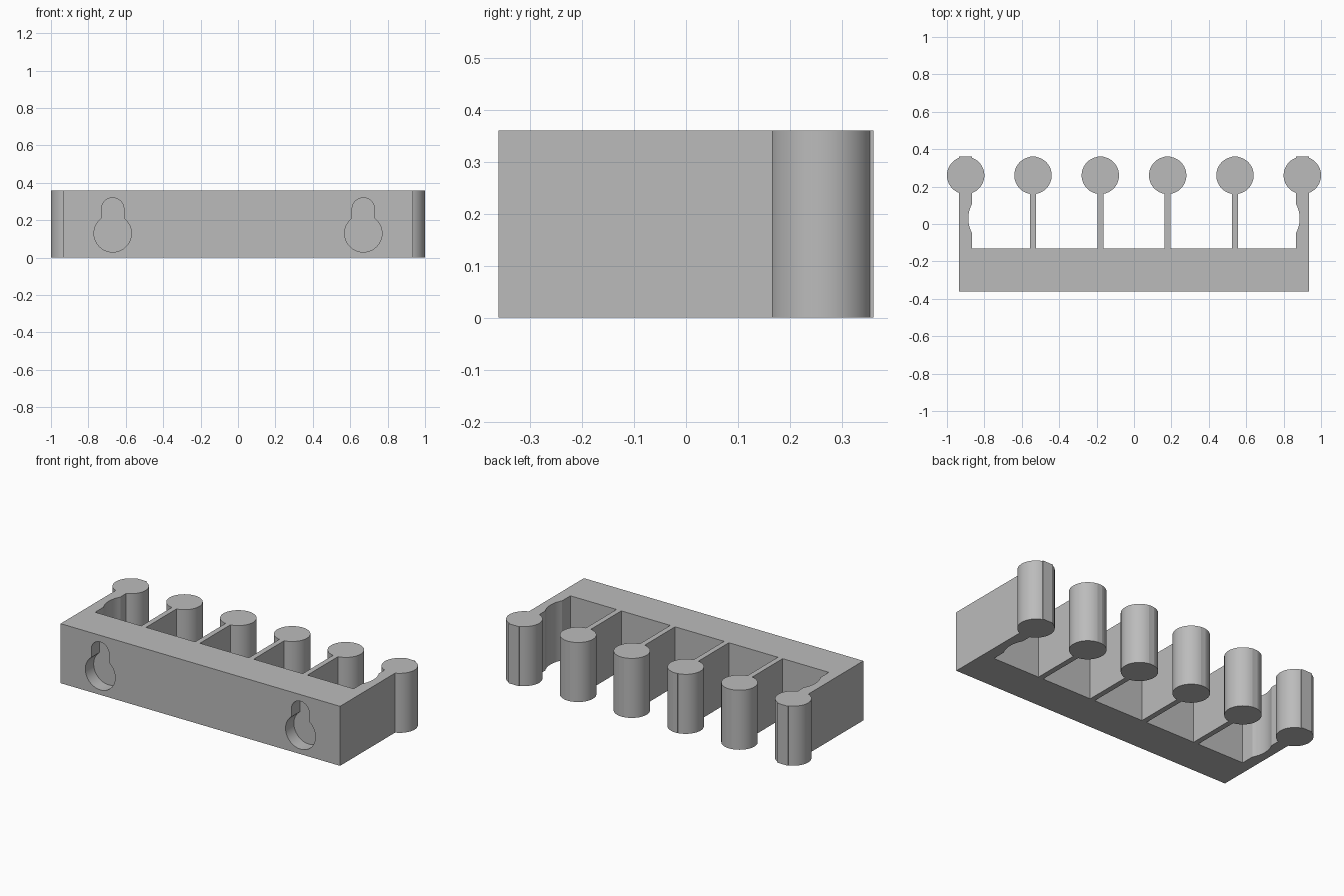
import bpy, bmesh
from math import sin, cos, asin, pi, sqrt

cube = bpy.data.objects.get("Cube")
if cube:
    bpy.data.objects.remove(cube, do_unlink=True)

HEIGHT = 0.36
FRONT, BAR_BACK, TIP = -0.36, -0.13, 0.36
PEG_Y, PEG_R, SPACING = 0.26, 0.1, 0.36

grey = bpy.data.materials.new("grey plastic")
grey.use_nodes = True
colour = (0.5, 0.5, 0.5, 1)
grey.diffuse_color = colour
grey.node_tree.nodes["Principled BSDF"].inputs["Base Color"].default_value = colour


def arc(cx, cy, r, start, end, steps=24):
    return [(cx + r * cos(start + (end - start) * i / steps),
             cy + r * sin(start + (end - start) * i / steps)) for i in range(steps + 1)]


def extrude(name, points, direction):
    bm = bmesh.new()
    face = bm.faces.new([bm.verts.new(p) for p in points])
    made = bmesh.ops.extrude_face_region(bm, geom=[face])
    moved = [v for v in made["geom"] if isinstance(v, bmesh.types.BMVert)]
    bmesh.ops.translate(bm, verts=moved, vec=direction)
    bmesh.ops.recalc_face_normals(bm, faces=bm.faces)
    mesh = bpy.data.meshes.new(name)
    bm.to_mesh(mesh)
    bm.free()
    obj = bpy.data.objects.new(name, mesh)
    bpy.context.collection.objects.link(obj)
    mesh.materials.append(grey)
    return obj


def notch(side):
    # Shallow round hollow on the inner face of an end arm, from front to back
    r, half = 0.165, 0.08
    a = asin(half / r)
    inner = 0.865
    cx = inner - sqrt(r * r - half * half)
    return [(side * x, y) for x, y in arc(cx, 0.03, r, -a, a, 12)]


def tooth(x, w):
    # Fin with a round peg, traced from its right base to its left base
    a = asin(w / PEG_R)
    right = [(x + w, BAR_BACK)]
    left = [(x - w, BAR_BACK)]
    if x < -0.8:
        right += notch(-1)
    if x > 0.8:
        left = notch(1)[::-1] + left
    return (right + arc(x, PEG_Y, PEG_R, -pi / 2 + a, pi / 2 - a)
            + [(x + w, TIP), (x - w, TIP)]
            + arc(x, PEG_Y, PEG_R, pi / 2 + a, 3 * pi / 2 - a) + left)


# Rack body: front bar with six peg-tipped fins
outline = [(-0.935, FRONT), (0.935, FRONT)]
for i in range(6):
    x = (2.5 - i) * SPACING
    outline += tooth(x, 0.035 if i in (0, 5) else 0.016)
rack = extrude("peg_rack", [(x, y, 0) for x, y in outline], (0, 0, HEIGHT))

# Keyhole hanging recesses in the front
DEPTH = 0.08
for side, label in ((-1, "right"), (1, "left")):
    cx, big_z, big_r, slot_z, slot_r = side * 0.67, 0.13, 0.1, 0.26, 0.06
    a = asin(slot_r / big_r)
    shape = (arc(cx, slot_z, slot_r, 0, pi)
             + arc(cx, big_z, big_r, pi / 2 + a, 5 * pi / 2 - a, 40))
    cutter = extrude(label + "_keyhole_cutter",
                     [(x, FRONT - 0.05, z) for x, z in shape], (0, DEPTH + 0.05, 0))
    cutter.hide_render = True
    mod = rack.modifiers.new("keyhole", "BOOLEAN")
    mod.operation = "DIFFERENCE"
    mod.solver = "EXACT"
    mod.object = cutter
    bpy.context.view_layer.objects.active = rack
    bpy.ops.object.modifier_apply(modifier=mod.name)
    bpy.data.objects.remove(cutter, do_unlink=True)

# Smooth rounds, crisp edges
bpy.ops.object.select_all(action="DESELECT")
rack.select_set(True)
bpy.context.view_layer.objects.active = rack
bpy.ops.object.shade_smooth_by_angle(angle=pi / 7)
